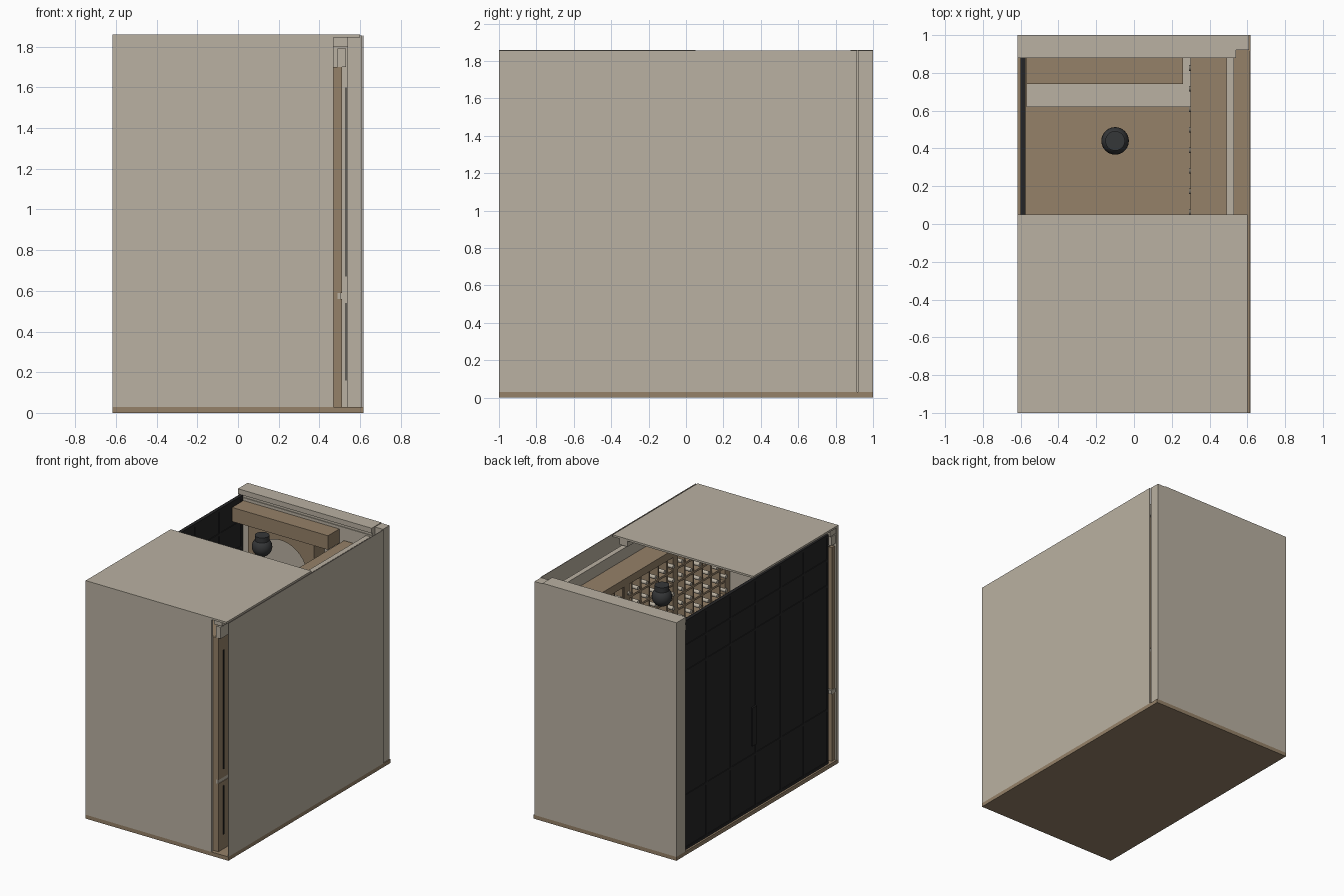
import bpy, bmesh, math
from mathutils import Matrix, Vector

if "Cube" in bpy.data.objects:
    bpy.data.objects.remove(bpy.data.objects["Cube"])


def material(name, rgb):
    m = bpy.data.materials.new(name)
    m.diffuse_color = (*rgb, 1)
    m.use_nodes = True
    m.node_tree.nodes["Principled BSDF"].inputs["Base Color"].default_value = m.diffuse_color
    return m


PLASTER = material("beige plaster", (0.49, 0.44, 0.36))
WOOD = material("brown wood", (0.30, 0.22, 0.138))
BLACK = material("black panel", (0.018, 0.018, 0.019))
IRON = material("dark iron", (0.036, 0.038, 0.040))


def make(name, bm, mat, smooth=False):
    me = bpy.data.meshes.new(name)
    bm.to_mesh(me)
    bm.free()
    me.materials.append(mat)
    ob = bpy.data.objects.new(name, me)
    bpy.context.collection.objects.link(ob)
    if smooth:
        bpy.ops.object.select_all(action='DESELECT')
        ob.select_set(True)
        bpy.context.view_layer.objects.active = ob
        bpy.ops.object.shade_smooth_by_angle(angle=math.radians(40))
    return ob


def add_box(bm, x0, x1, y0, y1, z0, z1):
    mat = Matrix.Translation(((x0 + x1) / 2, (y0 + y1) / 2, (z0 + z1) / 2))
    mat = mat @ Matrix.Diagonal((x1 - x0, y1 - y0, z1 - z0, 1))
    bmesh.ops.create_cube(bm, size=1, matrix=mat)


def boxes(name, mat, *dims):
    bm = bmesh.new()
    for d in dims:
        add_box(bm, *d)
    return make(name, bm, mat)


# Room shell
boxes("floor", WOOD, (-0.617, 0.617, -1, 1, 0, 0.03))
boxes("front_wall", PLASTER, (-0.617, 0.47, -1, -0.98, 0.03, 1.85))
boxes("right_wall", PLASTER, (0.612, 0.617, -1, 0.915, 0.03, 1.855))
boxes("ceiling", PLASTER, (-0.617, 0.60, -1, 0.05, 1.845, 1.86))
boxes("back_wall", PLASTER, (-0.617, 0.54, 0.89, 1, 0.03, 1.86),
      (0.54, 0.61, 0.92, 1, 0.03, 1.855))
boxes("back_crown", PLASTER, (-0.617, 0.54, 0.88, 0.89, 1.82, 1.86),
      (-0.617, 0.54, 0.884, 0.89, 1.76, 1.80))

# Black panelled wall on the left, with raised rails on both sides
boxes("panel_wall", BLACK, (-0.597, -0.58, -0.90, 0.88, 0.03, 1.82))
bm = bmesh.new()
edges = [0.87, 0.60, 0.30, -0.01, -0.32, -0.60, -0.89]
for x0, x1 in ((-0.602, -0.597), (-0.58, -0.575)):
    for y in edges:
        add_box(bm, x0, x1, y - 0.010, y + 0.010, 0.03, 1.82)
    for z in (0.04, 0.45, 1.42, 1.62, 1.81):
        add_box(bm, x0, x1, -0.90, 0.88, z - 0.010, z + 0.010)
add_box(bm, -0.612, -0.60, 0.0, 0.05, 0.53, 0.83)
make("panel_rails", bm, BLACK)

# Narrow cabinet end seen beside the panelled wall
boxes("corner_post", WOOD, (-0.60, -0.57, -0.98, -0.945, 0.03, 0.56),
      (-0.60, -0.57, -0.98, -0.945, 0.59, 1.70))
boxes("corner_trim", PLASTER, (-0.605, -0.56, -0.98, -0.93, 0.56, 0.59),
      (-0.605, -0.56, -0.98, -0.93, 1.72, 1.79),
      (-0.61, -0.55, -0.98, -0.91, 1.80, 1.845))

# Bottle rack along the right side
RX0, RX1, RY0, RY1, TOP = 0.30, 0.51, -0.97, 0.88, 1.70
bm = bmesh.new()
add_box(bm, 0.49, RX1, RY0, RY1, 0.03, 0.56)
add_box(bm, 0.49, RX1, RY0, RY1, 0.59, TOP)
add_box(bm, RX0, 0.49, RY0, RY1, 0.03, 0.12)
add_box(bm, RX0, 0.49, RY0, RY1, TOP - 0.06, TOP)
for y in (RY0 + 0.03, -0.30, 0.30, RY1 - 0.03):
    add_box(bm, RX0, 0.49, y - 0.03, y + 0.03, 0.12, TOP - 0.06)
ROWS, COLS = 14, 17
dz, dy = (TOP - 0.18) / ROWS, (RY1 - RY0) / COLS
for i in range(1, ROWS):
    z = 0.12 + i * dz
    add_box(bm, RX0 + 0.005, 0.49, RY0, RY1, z - 0.008, z + 0.008)
for j in range(1, COLS):
    y = RY0 + j * dy
    add_box(bm, RX0 + 0.008, 0.49, y - 0.007, y + 0.007, 0.12, TOP - 0.06)
make("bottle_rack", bm, WOOD)
boxes("rack_counter_band", PLASTER, (0.49, 0.505, RY0, RY1, 0.56, 0.59))
boxes("rack_crown", PLASTER, (0.49, 0.53, RY0, RY1, TOP, 1.79),
      (0.47, 0.54, RY0, 0.05, 1.80, 1.845))
boxes("rack_handles", IRON, (0.528, 0.534, -0.94, -0.93, 0.67, 1.60),
      (0.528, 0.534, -0.94, -0.93, 0.16, 0.54))

# Bottles: dark bodies and pale caps
bodies, caps = bmesh.new(), bmesh.new()
turn = Matrix.Rotation(math.pi / 2, 4, 'Y')
for i in range(ROWS):
    for j in range(COLS):
        y, z = RY0 + (j + 0.5) * dy, 0.12 + (i + 0.38) * dz
        for bm, r, x0, x1 in ((bodies, 0.032, 0.37, 0.485), (caps, 0.015, 0.29, 0.37)):
            bmesh.ops.create_cone(bm, cap_ends=True, segments=10, radius1=r, radius2=r,
                                  depth=x1 - x0,
                                  matrix=Matrix.Translation(((x0 + x1) / 2, y, z)) @ turn)
make("bottle_bodies", bodies, IRON, True)
make("bottle_necks", caps, PLASTER, True)

# Fireplace: mantel, arched surround and hearth
boxes("mantel", WOOD, (-0.57, 0.26, 0.74, 0.88, 1.67, 1.78))
boxes("hearth", PLASTER, (-0.57, 0.30, 0.62, 0.89, 0.03, 0.08))
CX, R, SPRING = -0.155, 0.23, 1.40
outline = [(-0.44, 0.08), (-0.44, 1.67), (0.13, 1.67), (0.13, 0.08), (CX + R, 0.08)]
outline += [(CX + R * math.cos(math.pi * k / 20), SPRING + R * math.sin(math.pi * k / 20))
            for k in range(21)]
outline += [(CX - R, 0.08)]
bm = bmesh.new()
face = bm.faces.new([bm.verts.new((x, 0.75, z)) for x, z in outline])
ext = bmesh.ops.extrude_face_region(bm, geom=[face])
bmesh.ops.translate(bm, vec=Vector((0, 0.13, 0)),
                    verts=[g for g in ext["geom"] if isinstance(g, bmesh.types.BMVert)])
bmesh.ops.recalc_face_normals(bm, faces=bm.faces)
make("arched_surround", bm, WOOD)

# Two globe lamps
for n, y in (("front", -0.44), ("back", 0.44)):
    bm = bmesh.new()
    bmesh.ops.create_uvsphere(bm, u_segments=24, v_segments=14, radius=0.073,
                              matrix=Matrix.Translation((-0.1, y, 1.715)))
    bmesh.ops.create_cone(bm, cap_ends=True, segments=24, radius1=0.052, radius2=0.052,
                          depth=0.05, matrix=Matrix.Translation((-0.1, y, 1.78)))
    make("globe_lamp_" + n, bm, IRON, True)
